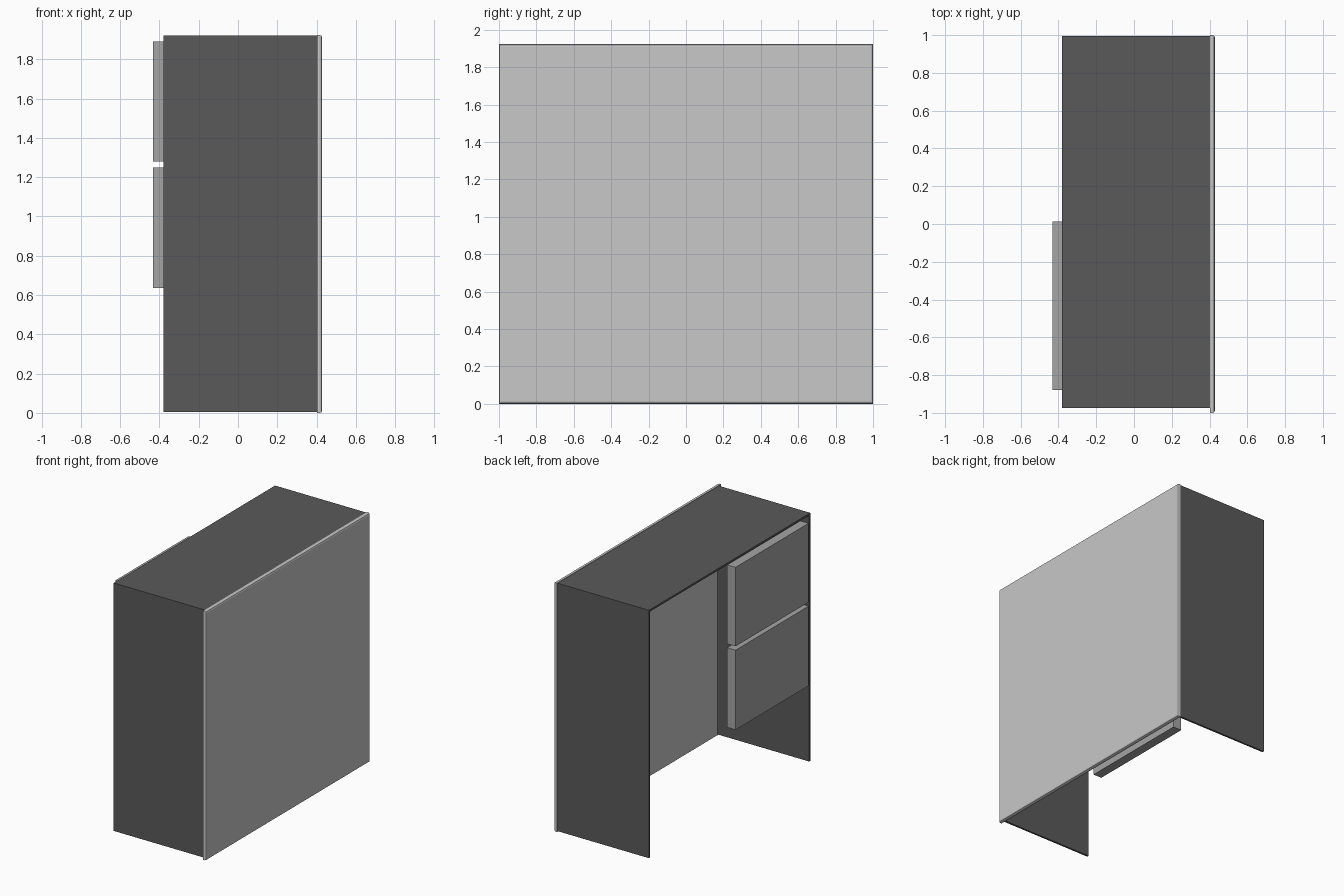
import bpy, bmesh

if "Cube" in bpy.data.objects:
    bpy.data.objects.remove(bpy.data.objects["Cube"])


def material(name, v):
    m = bpy.data.materials.new(name)
    m.diffuse_color = (v, v, v, 1)
    m.use_nodes = True
    m.node_tree.nodes["Principled BSDF"].inputs["Base Color"].default_value = m.diffuse_color
    return m


LIGHT = material("light grey", 0.578)
MID = material("mid grey", 0.376)
DARK = material("dark grey", 0.102)


def box(name, lo, hi, mat, bevel=0.0):
    """Box between two corners; bevel rounds the edges of its +x face."""
    bm = bmesh.new()
    bmesh.ops.create_cube(bm, size=1)
    for v in bm.verts:
        for i in range(3):
            v.co[i] = lo[i] + (v.co[i] + 0.5) * (hi[i] - lo[i])
    if bevel:
        edges = [e for e in bm.edges if all(v.co.x > hi[0] - 1e-5 for v in e.verts)]
        bmesh.ops.bevel(bm, geom=edges, offset=bevel, segments=2, profile=0.5,
                        affect='EDGES', clamp_overlap=True)
    me = bpy.data.meshes.new(name)
    bm.to_mesh(me)
    bm.free()
    me.materials.append(mat)
    ob = bpy.data.objects.new(name, me)
    bpy.context.collection.objects.link(ob)
    return ob


T = 0.015                      # sheet thickness
X0, X1 = -0.38, 0.402          # depth of the shell
Y0, Y1 = -0.975, 0.995         # width of the shell
H = 1.92

# Large closing panel with softened outer edges
box("main_panel", (X1, -1, 0), (0.428, 1, H + 0.003), LIGHT, 0.012)

# Thin dark shell: two side sheets and a top
box("side_panel_front", (X0, Y0, 0.005), (X1, Y0 + T, H - T), DARK)
box("side_panel_back", (X0, Y1 - T, 0.005), (X1, Y1, H - T), DARK)
box("top_panel", (X0, Y0, H - T), (X1, Y1, H), DARK)

# Two stacked drawer fronts
for name, z0, z1 in (("drawer_lower", 0.635, 1.25), ("drawer_upper", 1.28, 1.89)):
    box(name, (-0.432, -0.88, z0), (-0.36, 0.012, z1), MID)
